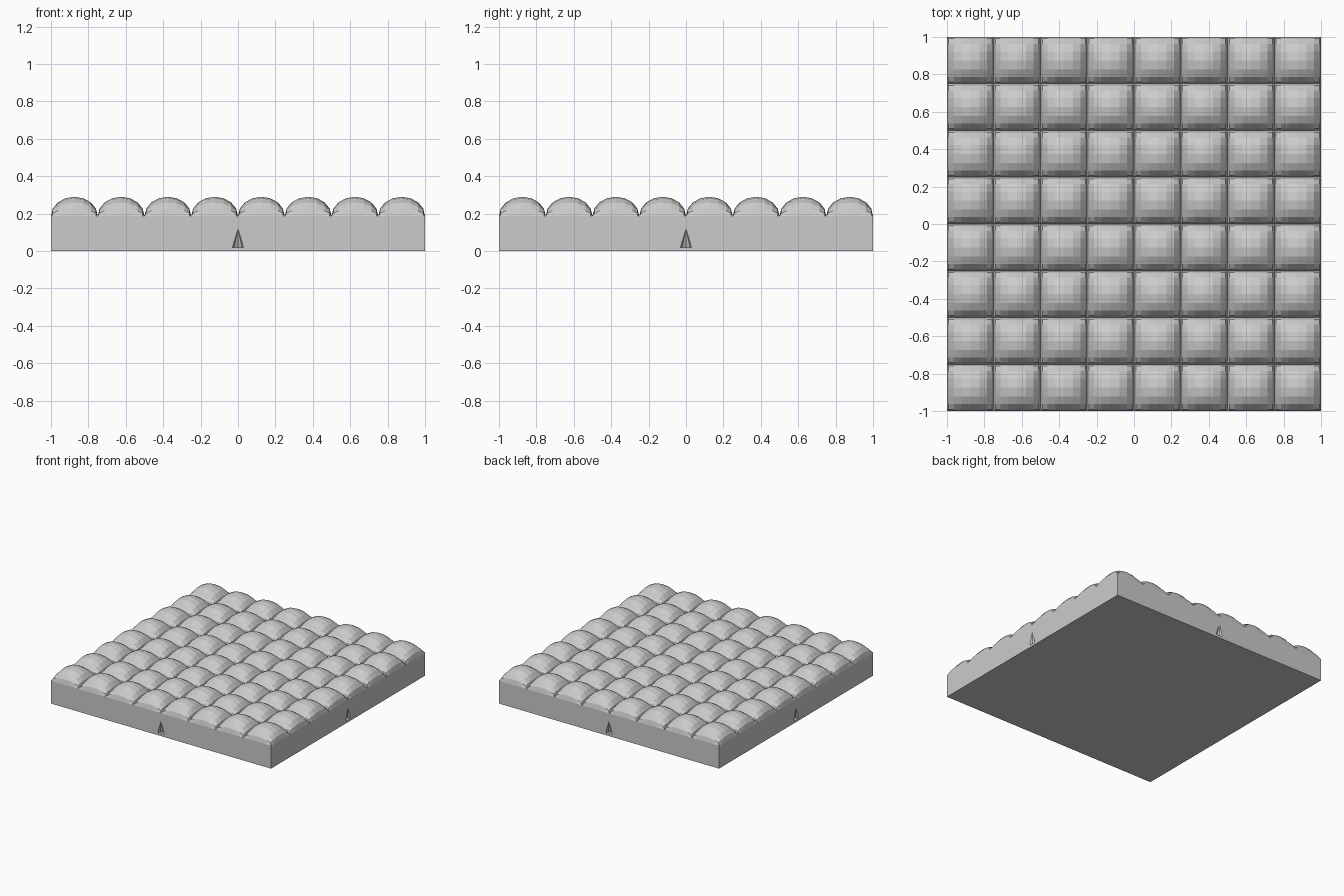
import bpy, bmesh, math

if "Cube" in bpy.data.objects:
    bpy.data.objects.remove(bpy.data.objects["Cube"])

WALL = 0.187   # height of slab walls
RISE = 0.103   # dome height above the seams
N = 8          # pads per side
HALF = 1.0 / N


def finish(bm, name):
    mesh = bpy.data.meshes.new(name)
    bm.normal_update()
    bm.to_mesh(mesh)
    bm.free()
    obj = bpy.data.objects.new(name, mesh)
    bpy.context.collection.objects.link(obj)
    return obj


# Slab base
bm = bmesh.new()
bmesh.ops.create_cube(bm, size=1)
bmesh.ops.scale(bm, vec=(2, 2, WALL), verts=bm.verts)
bmesh.ops.translate(bm, vec=(0, 0, WALL / 2), verts=bm.verts)
base = finish(bm, "slab_base")

# Small tapered notch in the middle of each side
for i in range(4):
    a = i * math.pi / 2
    bpy.ops.mesh.primitive_cone_add(
        vertices=8, radius1=0.03, radius2=0, depth=0.1,
        location=(math.cos(a), math.sin(a), 0.07))
    cutter = bpy.context.object
    cutter.name = f"notch_cutter_{i}"
    cutter.hide_render = True
    cutter.hide_viewport = False
    cutter.display_type = 'WIRE'
    mod = base.modifiers.new("notch", 'BOOLEAN')
    mod.operation = 'DIFFERENCE'
    mod.solver = 'EXACT'
    mod.object = cutter
    bpy.context.view_layer.objects.active = base
    bpy.ops.object.modifier_apply(modifier=mod.name)
    bpy.data.objects.remove(cutter)

# One domed square pad, repeated in a grid
steps = [math.sin(math.radians(d)) for d in (-90, -67.5, -45, -22.5, 0, 22.5, 45, 67.5, 90)]
bm = bmesh.new()
grid = []
for v in steps:
    row = []
    for u in steps:
        h = math.sqrt(max(0, (1 - u * u) * (1 - v * v)))
        row.append(bm.verts.new((-1 + HALF + u * HALF, -1 + HALF + v * HALF, WALL + RISE * h)))
    grid.append(row)
for j in range(len(steps) - 1):
    for i in range(len(steps) - 1):
        bm.faces.new((grid[j][i], grid[j][i + 1], grid[j + 1][i + 1], grid[j + 1][i]))
pads = finish(bm, "domed_pads")
for axis in range(2):
    arr = pads.modifiers.new("repeat", 'ARRAY')
    arr.count = N
    arr.use_relative_offset = False
    arr.use_constant_offset = True
    offset = [0, 0, 0]
    offset[axis] = 2 * HALF
    arr.constant_offset_displace = offset
    arr.use_merge_vertices = True
